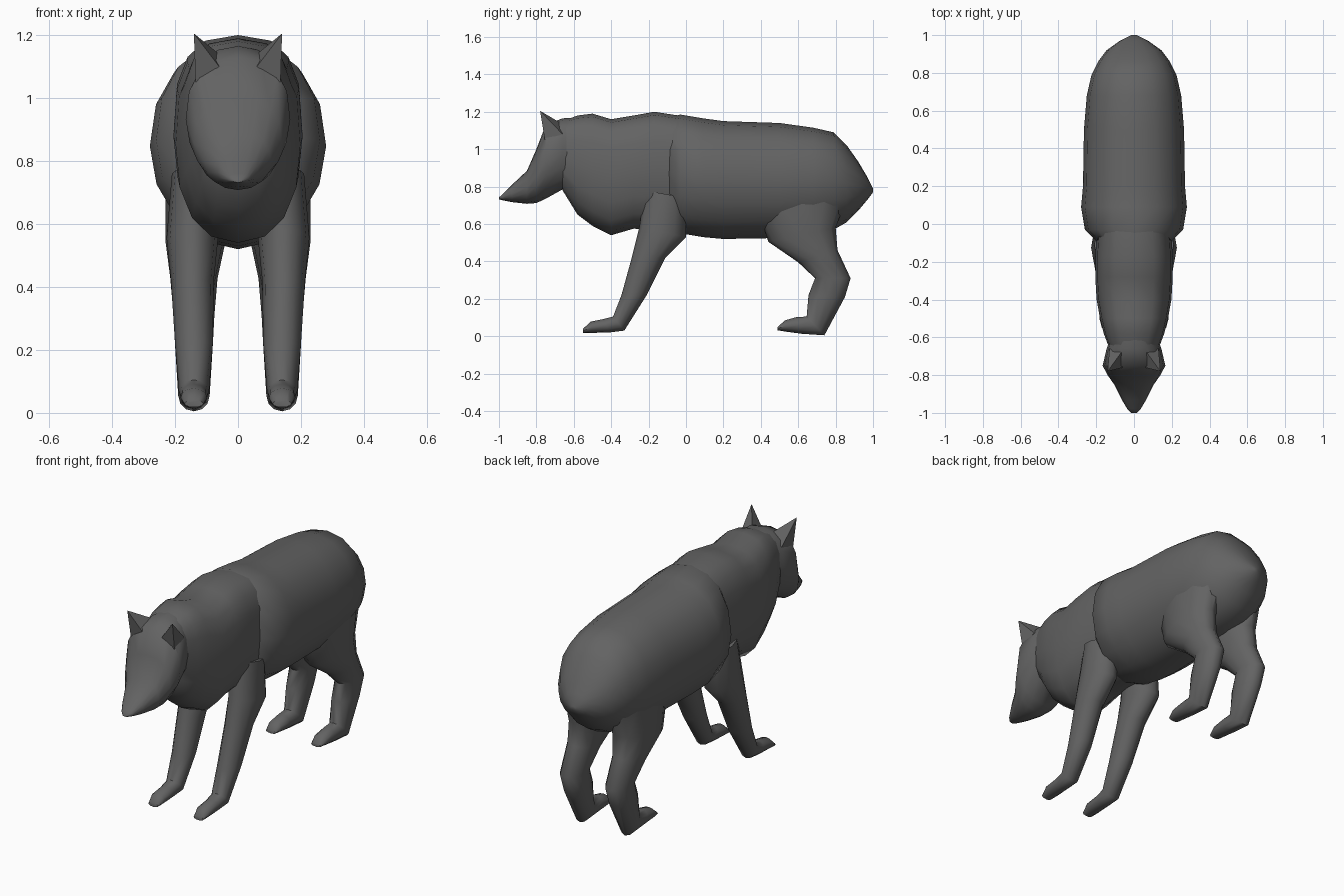
import bpy, bmesh, math

fur = bpy.data.materials.new("dark grey fur")
fur.diffuse_color = (0.125, 0.125, 0.125, 1)


def finish(name, bm, mirrored=False):
    bmesh.ops.recalc_face_normals(bm, faces=bm.faces)
    me = bpy.data.meshes.new(name)
    bm.to_mesh(me)
    bm.free()
    me.materials.append(fur)
    ob = bpy.data.objects.new(name, me)
    bpy.context.collection.objects.link(ob)
    bpy.ops.object.select_all(action='DESELECT')
    bpy.context.view_layer.objects.active = ob
    ob.select_set(True)
    bpy.ops.object.shade_smooth_by_angle(angle=math.radians(50))
    if mirrored:
        ob.modifiers.new("Mirror", 'MIRROR')
    return ob


def loft(name, rings, n=16, mirrored=False, top_pow=2.0, low_pow=2.0):
    """rings: (y1, z1, y2, z2, x centre, half width); the oval spans point 1 to point 2."""
    bm = bmesh.new()
    loops = []
    for y1, z1, y2, z2, xc, hw in rings:
        loop = []
        for i in range(n):
            a = 2 * math.pi * i / n
            c, s = math.cos(a), math.sin(a)
            p = 2 / (top_pow if c > 0 else low_pow)
            c = math.copysign(abs(c) ** p, c) if abs(c) > 1e-6 else 0
            s = math.copysign(abs(s) ** p, s) if abs(s) > 1e-6 else 0
            t = (1 - c) / 2
            loop.append(bm.verts.new((xc + hw * s, y1 + (y2 - y1) * t, z1 + (z2 - z1) * t)))
        loops.append(loop)
    for a, b in zip(loops, loops[1:]):
        for i in range(n):
            j = (i + 1) % n
            bm.faces.new((a[i], a[j], b[j], b[i]))
    bm.faces.new(loops[0])
    bm.faces.new(loops[-1])
    return finish(name, bm, mirrored)


def upright(stations):
    """(y, top, bottom, half width) -> upright rings centred on x = 0"""
    return [(y, t, y, b, 0, w) for y, t, b, w in stations]


# Rear body from behind the shoulder to the rump
loft("body", upright([
    (-0.10, 1.17, 0.58, 0.19), (-0.03, 1.185, 0.55, 0.26), (0.09, 1.165, 0.53, 0.28),
    (0.20, 1.15, 0.52, 0.27), (0.50, 1.14, 0.525, 0.265), (0.68, 1.115, 0.54, 0.25),
    (0.79, 1.09, 0.57, 0.225), (0.86, 1.02, 0.61, 0.19), (0.92, 0.935, 0.67, 0.145),
    (0.97, 0.85, 0.73, 0.075), (1.0, 0.79, 0.77, 0.015)]), top_pow=2.2)

# Boxy chest, shoulders and neck
loft("chest_and_neck", upright([
    (0.06, 1.165, 0.57, 0.19), (-0.17, 1.20, 0.57, 0.205), (-0.28, 1.18, 0.575, 0.205),
    (-0.40, 1.16, 0.54, 0.198), (-0.50, 1.19, 0.59, 0.18), (-0.58, 1.18, 0.65, 0.16),
    (-0.66, 1.15, 0.78, 0.13)]), top_pow=2.8, low_pow=2.3)

# Head with muzzle
loft("head", upright([
    (-0.56, 1.17, 0.76, 0.11), (-0.66, 1.165, 0.785, 0.145), (-0.75, 1.13, 0.735, 0.166),
    (-0.80, 1.00, 0.712, 0.14), (-0.85, 0.885, 0.708, 0.105), (-0.93, 0.81, 0.717, 0.065),
    (-0.98, 0.76, 0.727, 0.035), (-1.0, 0.742, 0.732, 0.015)]), top_pow=2.4)

# Pointed ears
bm = bmesh.new()
base = [bm.verts.new(p) for p in ((0.06, -0.67, 1.14), (0.13, -0.66, 1.08),
                                  (0.135, -0.755, 1.05), (0.06, -0.76, 1.10))]
tip = bm.verts.new((0.14, -0.78, 1.205))
bm.faces.new(base)
for i in range(4):
    bm.faces.new((base[i], base[(i + 1) % 4], tip))
finish("ears", bm, True)

# Front legs, from shoulder to paw
loft("front_legs", [
    (-0.22, 0.78, 0.00, 0.74, 0.13, 0.08), (-0.25, 0.58, 0.00, 0.53, 0.145, 0.082),
    (-0.29, 0.42, -0.11, 0.42, 0.145, 0.068), (-0.345, 0.22, -0.21, 0.22, 0.14, 0.06),
    (-0.39, 0.105, -0.33, 0.03, 0.14, 0.048), (-0.44, 0.092, -0.41, 0.02, 0.14, 0.042),
    (-0.51, 0.078, -0.50, 0.018, 0.14, 0.042), (-0.55, 0.04, -0.55, 0.018, 0.14, 0.03)],
    n=12, mirrored=True)

# Hind legs with bent hock
loft("hind_legs", [
    (0.38, 0.70, 0.86, 0.74, 0.12, 0.11), (0.44, 0.505, 0.80, 0.58, 0.135, 0.095),
    (0.60, 0.395, 0.81, 0.46, 0.14, 0.075), (0.69, 0.31, 0.88, 0.31, 0.14, 0.065),
    (0.655, 0.22, 0.85, 0.21, 0.14, 0.06), (0.645, 0.105, 0.74, 0.005, 0.14, 0.05),
    (0.59, 0.102, 0.62, 0.013, 0.14, 0.044), (0.53, 0.085, 0.53, 0.025, 0.14, 0.042),
    (0.49, 0.05, 0.49, 0.032, 0.14, 0.03)],
    n=12, mirrored=True)
